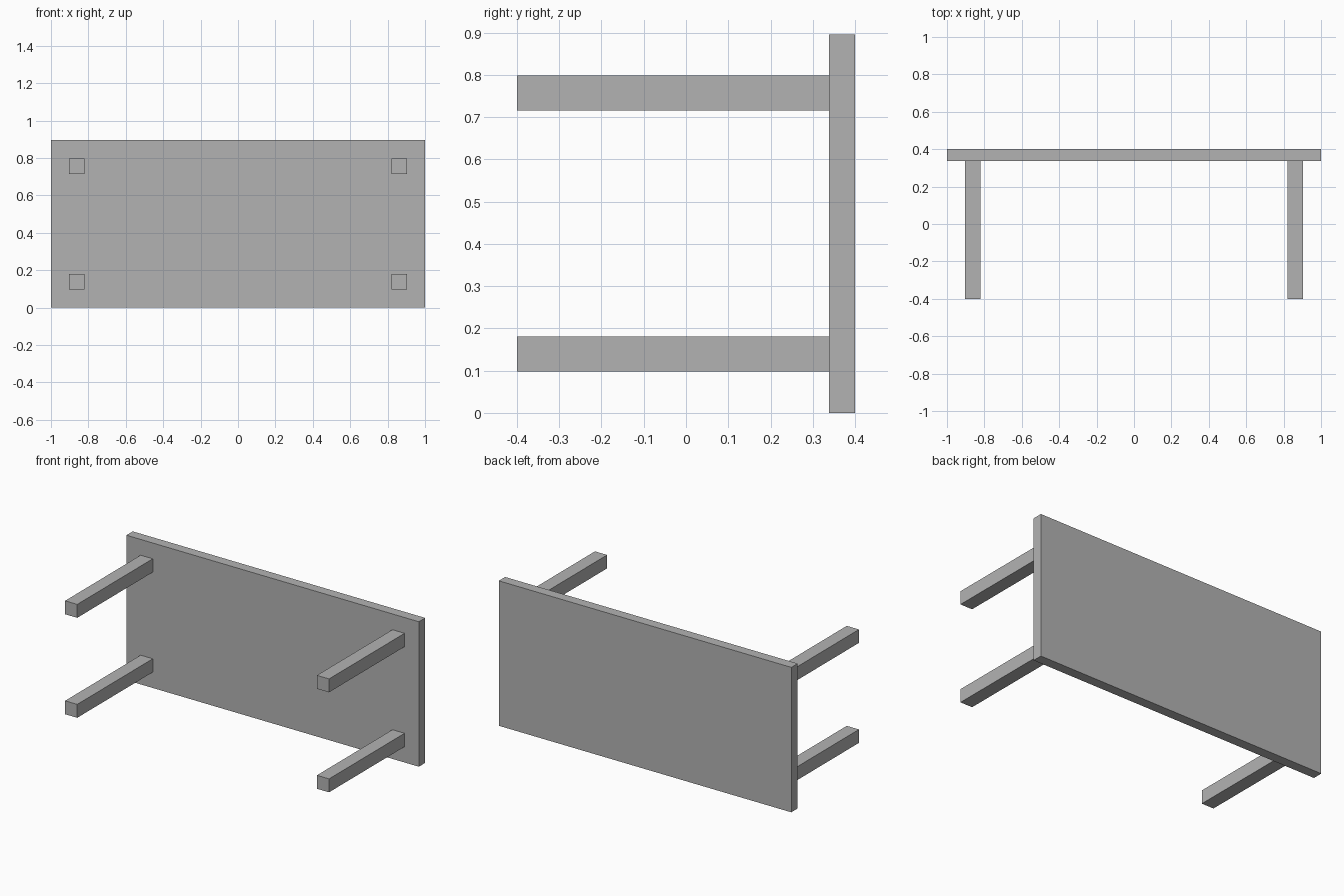
import bpy

cube = bpy.data.objects.get("Cube")
if cube:
    bpy.data.objects.remove(cube, do_unlink=True)

# Single plain grey
GREY = (0.45, 0.45, 0.45, 1.0)
grey = bpy.data.materials.new("plain_grey")
grey.use_nodes = True
grey.diffuse_color = GREY
grey.node_tree.nodes["Principled BSDF"].inputs["Base Color"].default_value = GREY


def box(name, centre, size):
    bpy.ops.mesh.primitive_cube_add(size=1, location=centre)
    obj = bpy.context.object
    obj.name = name
    obj.scale = size
    bpy.ops.object.transform_apply(location=False, rotation=False, scale=True)
    obj.data.materials.append(grey)
    return obj


WIDTH, HEIGHT = 2.0, 0.896
FRONT, BACK = -0.4, 0.4
THICK, LEG = 0.062, 0.083
inner = BACK - THICK

# Table top, standing on its long edge
box("table_top", (0, BACK - THICK / 2, HEIGHT / 2), (WIDTH, THICK, HEIGHT))

# Four square legs reaching forward from the top
for side, x in (("left", 0.861), ("right", -0.861)):
    for level, dz in (("upper", 0.309), ("lower", -0.309)):
        box(f"{level}_{side}_leg", (x, (FRONT + inner) / 2, HEIGHT / 2 + dz),
            (LEG, inner - FRONT, LEG))
